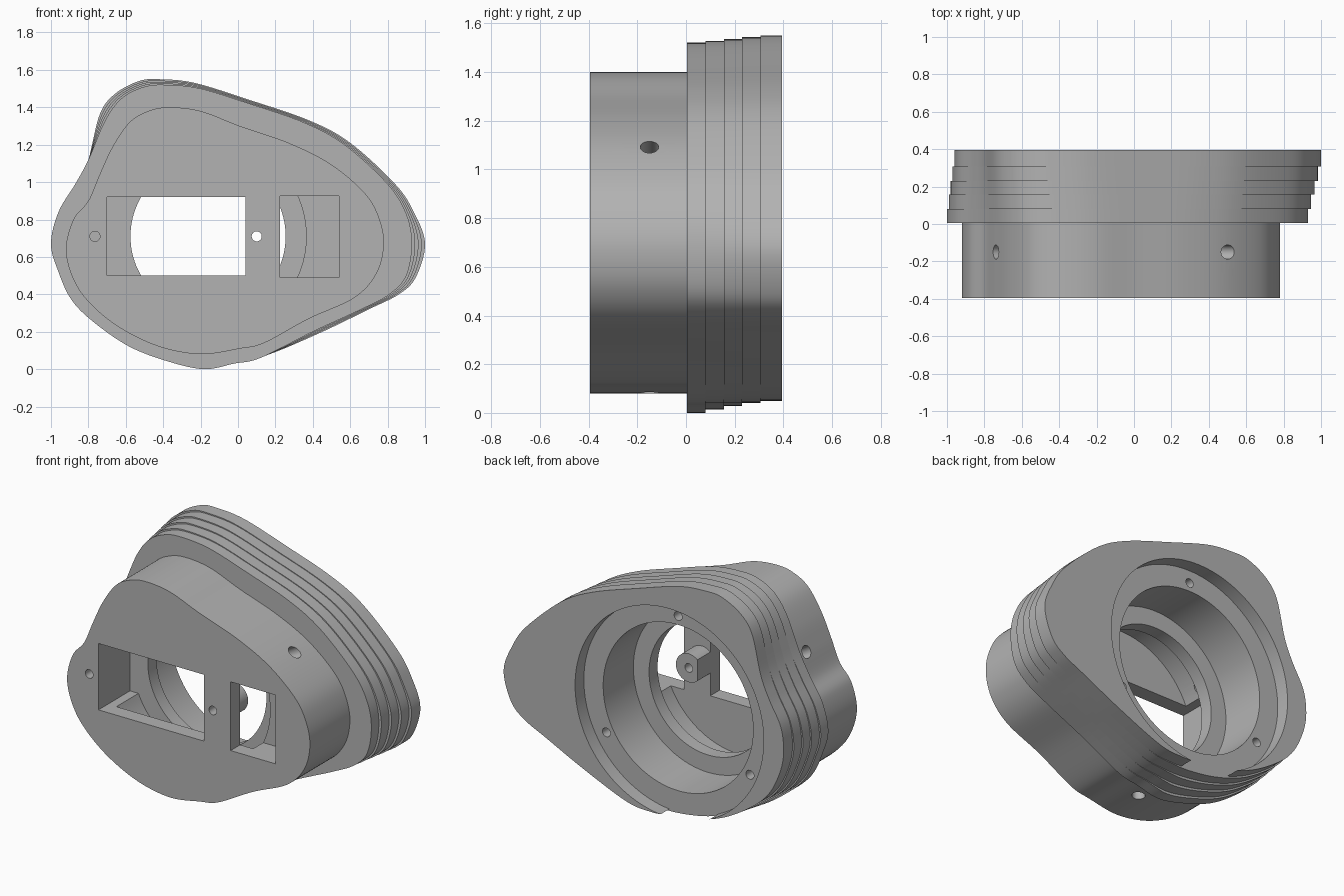
import bpy, bmesh
from math import radians, sin, cos
from mathutils import Vector, Matrix

if "Cube" in bpy.data.objects:
    bpy.data.objects.remove(bpy.data.objects["Cube"], do_unlink=True)

grey = bpy.data.materials.new("matte_grey")
grey.use_nodes = True
shade = (0.45, 0.45, 0.45, 1)
grey.diffuse_color = shade
grey.node_tree.nodes["Principled BSDF"].inputs["Base Color"].default_value = shade

# Outlines as x, z pairs in hundredths, clockwise from the far left
BLOCK = [-92, 64, -88, 80, -80, 90, -74, 104, -67, 119, -58, 132, -48, 138, -37, 140,
         -20, 138, 1, 130, 27, 121, 49, 110, 67, 95, 75, 82, 78, 67, 74, 51, 62, 38,
         38, 27, 14, 14, 1, 11, -20, 8, -42, 12, -63, 22, -79, 35, -88, 48]
FIRST = [-100, 67, -96, 84, -87, 99, -80, 112, -71, 133, -62, 145, -50, 151, -38, 152,
         -20, 150, 6, 142, 35, 132, 57, 120, 80, 99, 90, 83, 93, 67, 90, 50, 81, 40,
         66, 32, 40, 20, 12, 6, -2, 3, -18, 0, -37, 4, -58, 12, -77, 25, -89, 37, -96, 52]
LAST = [-96, 67, -94, 83, -86, 98, -80, 112, -74, 136, -66, 147, -53, 154, -42, 155,
        -23, 153, 6, 144, 38, 133, 60, 121, 84, 99, 94, 84, 100, 67, 95, 49, 86, 40,
        70, 32, 43, 19, 14, 7, -2, 5, -16, 6, -36, 9, -56, 16, -75, 28, -86, 39, -93, 53]
CENTRE = Vector((-0.16, 0, 0.71))


def smooth_loop(flat, steps=8):
    """Closed smooth curve through the outline points."""
    pts = [Vector((x, z)) / 100 for x, z in zip(flat[::2], flat[1::2])]
    out, n = [], len(pts)
    for i in range(n):
        a, b, c, d = (pts[(i + k) % n] for k in (-1, 0, 1, 2))
        for s in range(steps):
            t = s / steps
            out.append(b + (c - a) * t / 2 + (a * 2 - b * 5 + c * 4 - d) * t * t / 2
                       + (b * 3 - a - c * 3 + d) * t ** 3 / 2)
    return out


def finish(name, bm):
    bmesh.ops.recalc_face_normals(bm, faces=bm.faces)
    mesh = bpy.data.meshes.new(name)
    bm.to_mesh(mesh)
    bm.free()
    mesh.materials.append(grey)
    ob = bpy.data.objects.new(name, mesh)
    bpy.context.collection.objects.link(ob)
    return ob


def prism(name, loop, y0, y1):
    bm = bmesh.new()
    face = bm.faces.new([bm.verts.new((x, y0, z)) for x, z in loop])
    new = bmesh.ops.extrude_face_region(bm, geom=[face])["geom"]
    bmesh.ops.translate(bm, vec=(0, y1 - y0, 0),
                        verts=[v for v in new if isinstance(v, bmesh.types.BMVert)])
    return finish(name, bm)


def cylinder(name, start, end, radius, sides=96):
    axis = end - start
    bm = bmesh.new()
    place = Matrix.Translation((start + end) / 2) @ axis.to_track_quat("Z", "Y").to_matrix().to_4x4()
    bmesh.ops.create_cone(bm, cap_ends=True, segments=sides, radius1=radius,
                          radius2=radius, depth=axis.length, matrix=place)
    return finish(name, bm)


def bore(name, x, z, radius, y0, y1, sides=96):
    return cylinder(name, Vector((x, y0, z)), Vector((x, y1, z)), radius, sides)


def window(name, x0, x1, z0, z1, y1):
    return prism(name, [(x0, z0), (x1, z0), (x1, z1), (x0, z1)], -0.5, y1)


def carve(ob, cutters):
    """Cut the shapes out, then shade the curved walls smooth."""
    for cutter in cutters:
        mod = ob.modifiers.new("cut", "BOOLEAN")
        mod.operation, mod.solver, mod.object = "DIFFERENCE", "EXACT", cutter
    bpy.context.view_layer.update()
    graph = bpy.context.evaluated_depsgraph_get()
    mesh = bpy.data.meshes.new_from_object(ob.evaluated_get(graph))
    ob.modifiers.clear()
    ob.data = mesh
    bpy.ops.object.select_all(action="DESELECT")
    ob.select_set(True)
    bpy.context.view_layer.objects.active = ob
    bpy.ops.object.shade_smooth_by_angle(angle=radians(30))


cx, cz = CENTRE.x, CENTRE.z
JOIN, PLATE, LIP = 0.005, -0.3, -0.08

# Cutters for the front block
big_window = window("big_window_cutter", -0.7, 0.04, 0.5, 0.92, LIP)
small_window = window("small_window_cutter", 0.225, 0.54, 0.49, 0.925, -0.2)
cavity = bore("cavity_cutter", cx, cz, 0.525, PLATE, LIP)
throat = bore("throat_cutter", cx, cz, 0.415, -0.2, 0.1)
post_hole = bore("post_hole_cutter", 0.1, cz, 0.027, -0.5, 0, 24)
blind_hole = bore("blind_hole_cutter", -0.765, cz, 0.027, -0.5, -0.2, 24)

# Radial set-screw holes and ring holes, three of each
side_holes, ring_holes = [], []
for k in range(3):
    a = radians(30 + 120 * k)
    ray = Vector((cos(a), 0, sin(a)))
    hub = CENTRE + Vector((0, -0.15, 0))
    side_holes.append(cylinder("side_hole_cutter", hub + ray * 0.45, hub + ray * 1.1, 0.038, 24))
    b = radians(90 + 120 * k)
    ring_holes.append(bore("ring_hole_cutter", cx + cos(b) * 0.58, cz + sin(b) * 0.58,
                           0.028, 0.11, 0.5, 24))

# Front block with plate, cavity and lip
block = prism("front_block", smooth_loop(BLOCK), -0.395, JOIN)
carve(block, [cavity, throat, big_window, small_window, post_hole, blind_hole] + side_holes)

# Screw post behind the plate
post = bore("screw_post", 0.1, cz, 0.09, PLATE - 0.005, -0.17, 48)
carve(post, [big_window, post_hole])

# Stepped rear flange, each layer blending from the first outline to the last
main_bore = bore("main_bore_cutter", cx, cz, 0.525, -0.1, 0.5)
recess = bore("recess_cutter", cx, cz, 0.66, 0.2, 0.5, 128)
edges = [JOIN, 0.08, 0.157, 0.23, 0.307, 0.395]
first, last = smooth_loop(FIRST), smooth_loop(LAST)
for i in range(5):
    loop = [p.lerp(q, i / 4) for p, q in zip(first, last)]
    layer = prism(f"flange_layer_{i + 1}", loop, edges[i], edges[i + 1])
    carve(layer, [recess] if i == 4 else [main_bore] + (ring_holes if i > 0 else []))

# Remove the helpers
for ob in [o for o in bpy.data.objects if "_cutter" in o.name]:
    bpy.data.objects.remove(ob, do_unlink=True)
